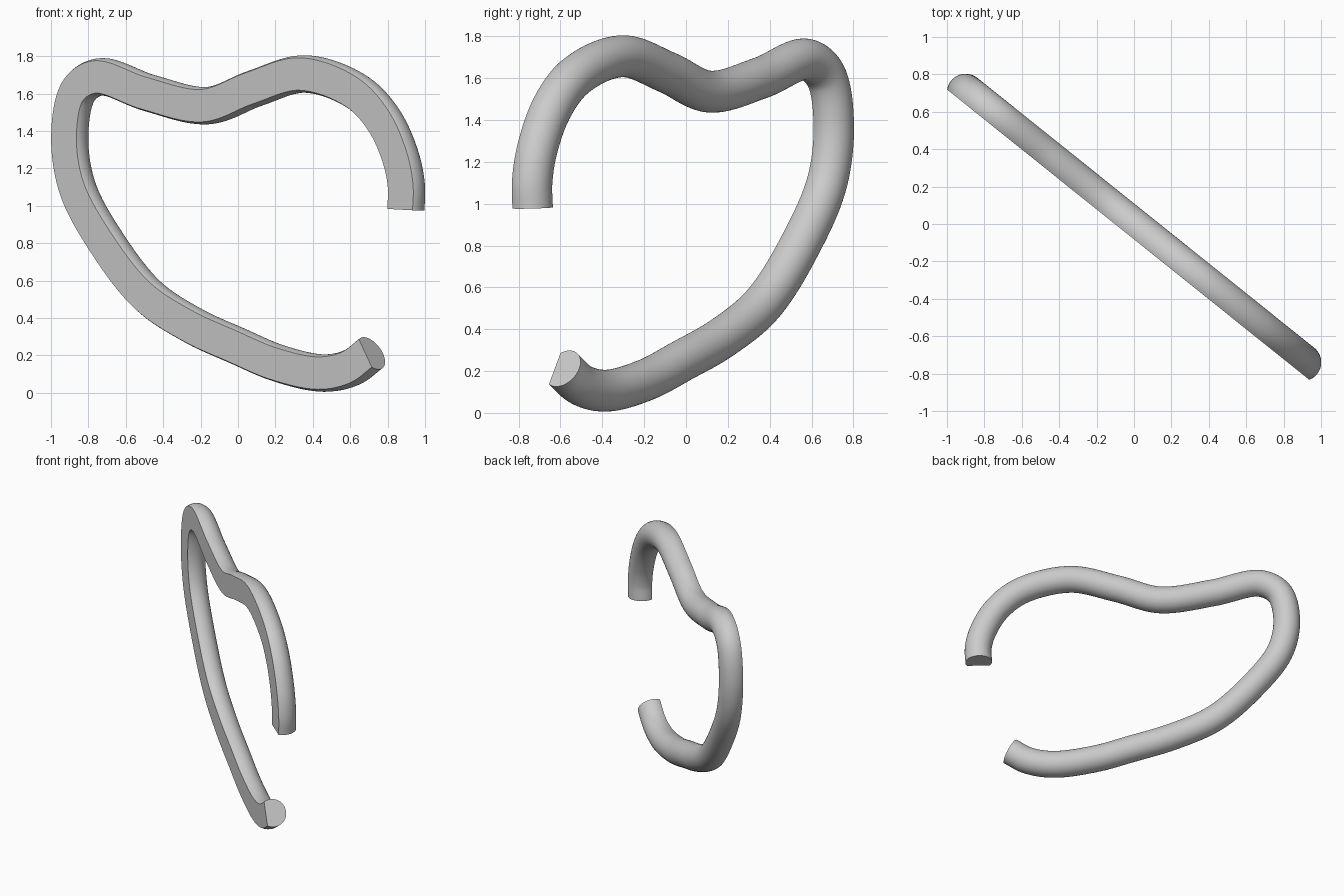
import bpy, bmesh, math
from mathutils import Vector, Matrix

cube = bpy.data.objects.get("Cube")
if cube:
    bpy.data.objects.remove(cube)

ANGLE = math.radians(38.7)   # turn of the upright plane holding the bar
RADIUS, FLAT = 0.1, 0.05     # round bar with a flat on its front
OFFSET = -0.014
STEPS, SIDES = 12, 32

# Centre line as (x, z), from the upper right end round to the lower end
path = [(0.897, 0.98), (0.9, 1.1), (0.872, 1.25), (0.785, 1.45), (0.64, 1.607),
        (0.36, 1.705), (0.09, 1.628), (-0.16, 1.536), (-0.47, 1.602),
        (-0.74, 1.689), (-0.855, 1.61), (-0.9, 1.38), (-0.86, 1.1), (-0.69, 0.785),
        (-0.48, 0.52), (-0.24, 0.36), (0.0, 0.25), (0.22, 0.157), (0.46, 0.106),
        (0.61, 0.137), (0.712, 0.212)]
knots = [Vector(((x - OFFSET * math.sin(ANGLE)) / math.cos(ANGLE), z)) for x, z in path]


def smooth_path(points):
    """Centripetal spline through the points."""
    pts = [2 * points[0] - points[1], *points, 2 * points[-1] - points[-2]]
    out = []
    for a, b, c, d in zip(pts, pts[1:], pts[2:], pts[3:]):
        t1 = (b - a).length ** 0.5
        t2 = t1 + (c - b).length ** 0.5
        t3 = t2 + (d - c).length ** 0.5
        for i in range(STEPS):
            t = t1 + (t2 - t1) * i / STEPS
            ab = a.lerp(b, t / t1)
            bc = b.lerp(c, (t - t1) / (t2 - t1))
            cd = c.lerp(d, (t - t2) / (t3 - t2))
            out.append(ab.lerp(bc, t / t2).lerp(bc.lerp(cd, (t - t1) / (t3 - t1)), (t - t1) / (t2 - t1)))
    return out + [points[-1]]


# Cross-section: an arc whose open side is closed by the flat
start = -math.asin(FLAT / RADIUS)
section = []
for i in range(SIDES + 1):
    a = start + (math.pi - 2 * start) * i / SIDES
    section.append((RADIUS * math.cos(a), RADIUS * math.sin(a)))

# Sweep the section along the centre line
line = smooth_path(knots)
bm = bmesh.new()
rings = []
for i, p in enumerate(line):
    t = (line[min(i + 1, len(line) - 1)] - line[max(i - 1, 0)]).normalized()
    side = Vector((-t.y, t.x))
    ring = []
    for s, n in section:
        q = p + side * s
        ring.append(bm.verts.new((q.x, n + OFFSET, q.y)))
    rings.append(ring)
for r, s in zip(rings, rings[1:]):
    for j in range(len(r)):
        k = (j + 1) % len(r)
        bm.faces.new((r[j], r[k], s[k], s[j]))
bm.faces.new(rings[0])
bm.faces.new(rings[-1])
bmesh.ops.recalc_face_normals(bm, faces=bm.faces)
bm.transform(Matrix.Rotation(-ANGLE, 4, "Z"))

mesh = bpy.data.meshes.new("bent_bar")
bm.to_mesh(mesh)
bm.free()
bar = bpy.data.objects.new("bent_bar", mesh)
bpy.context.collection.objects.link(bar)

# Plain grey
grey = bpy.data.materials.new("plain_grey")
grey.use_nodes = True
colour = (0.6, 0.6, 0.6, 1.0)
grey.diffuse_color = colour
grey.node_tree.nodes["Principled BSDF"].inputs["Base Color"].default_value = colour
mesh.materials.append(grey)

bpy.ops.object.select_all(action="DESELECT")
bar.select_set(True)
bpy.context.view_layer.objects.active = bar
bpy.ops.object.shade_smooth_by_angle(angle=math.radians(35))
